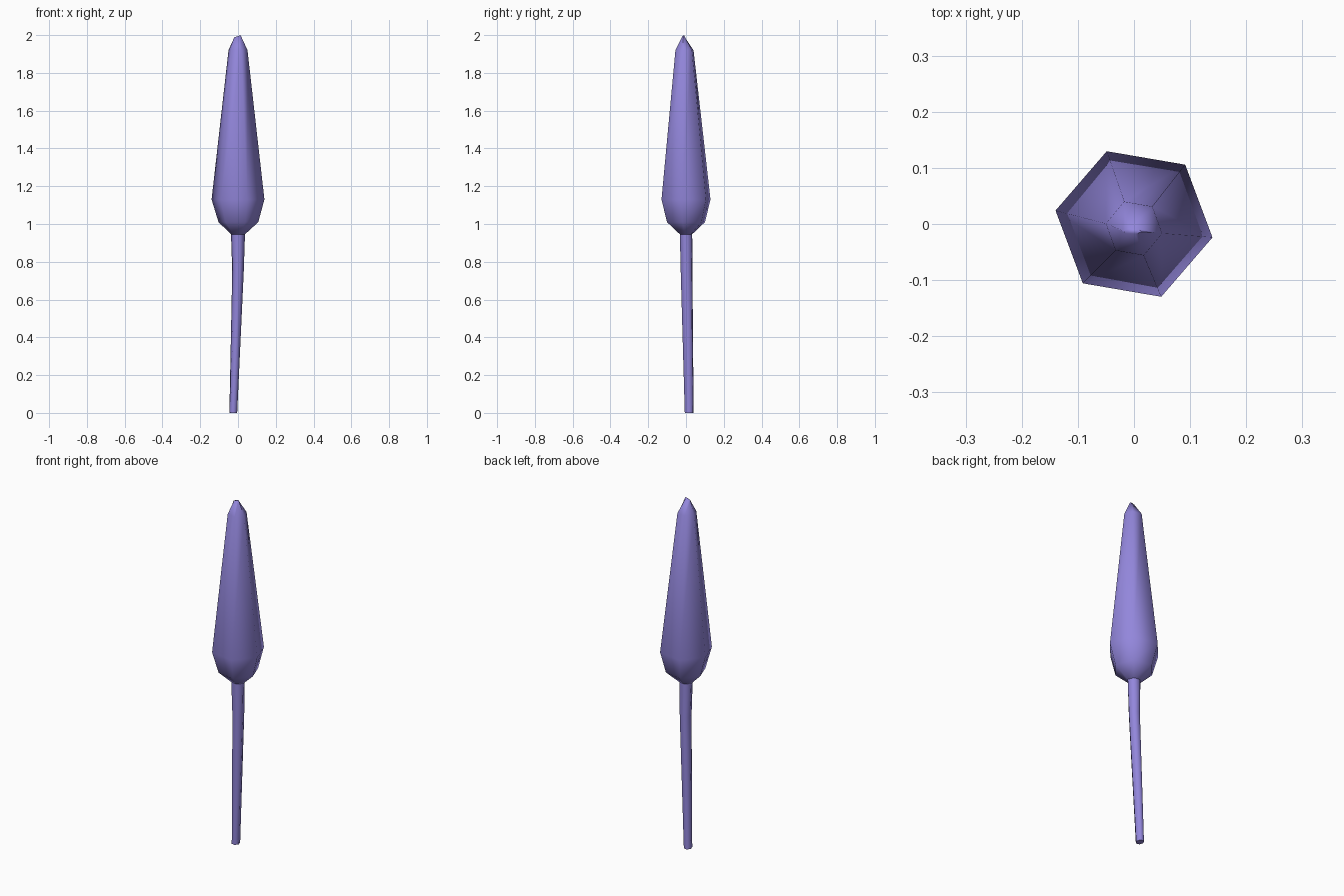
import bpy, bmesh, math

if "Cube" in bpy.data.objects:
    bpy.data.objects.remove(bpy.data.objects["Cube"])

mat = bpy.data.materials.new("violet")
mat.diffuse_color = (0.29, 0.24, 0.71, 1)
mat.use_nodes = True
mat.node_tree.nodes["Principled BSDF"].inputs["Base Color"].default_value = mat.diffuse_color
PHASE = math.radians(-10)


def loft(name, rings, sides=6):
    """Rings are (cx, cy, z, rx, ry, tilt) with tilt = z slope along x."""
    bm = bmesh.new()
    loops = []
    for cx, cy, z, rx, ry, tilt in rings:
        loop = []
        for i in range(sides):
            a = PHASE + math.tau * i / sides
            dx, dy = rx * math.cos(a), ry * math.sin(a)
            loop.append(bm.verts.new((cx + dx, cy + dy, z + tilt * dx)))
        loops.append(loop)
    for lo, hi in zip(loops, loops[1:]):
        for i in range(sides):
            j = (i + 1) % sides
            bm.faces.new((lo[i], lo[j], hi[j], hi[i]))
    bm.faces.new(loops[0][::-1])
    bm.faces.new(loops[-1])
    for f in bm.faces:
        f.smooth = True
    mesh = bpy.data.meshes.new(name)
    bm.to_mesh(mesh)
    bm.free()
    mesh.materials.append(mat)
    obj = bpy.data.objects.new(name, mesh)
    bpy.context.collection.objects.link(obj)
    bpy.context.view_layer.objects.active = obj
    obj.select_set(True)
    bpy.ops.object.shade_smooth_by_angle(angle=math.radians(65))
    obj.select_set(False)
    return obj


# Hexagonal bud / foliage body with a small pinched tip
loft("foliage", [
    (0, 0, 0.945, 0.037, 0.034, 0),
    (0.002, 0, 1.01, 0.107, 0.107, 0),
    (0, 0, 1.13, 0.142, 0.138, 0),
    (0, -0.008, 1.92, 0.051, 0.051, 0),
    (-0.003, -0.013, 1.994, 0.017, 0.005, 0.35),
])

# Slim, slightly leaning stem
loft("stem", [
    (-0.025, 0.017, 0, 0.021, 0.025, 0),
    (0, 0.003, 0.75, 0.031, 0.033, 0),
    (0, 0, 0.96, 0.038, 0.035, 0),
])
